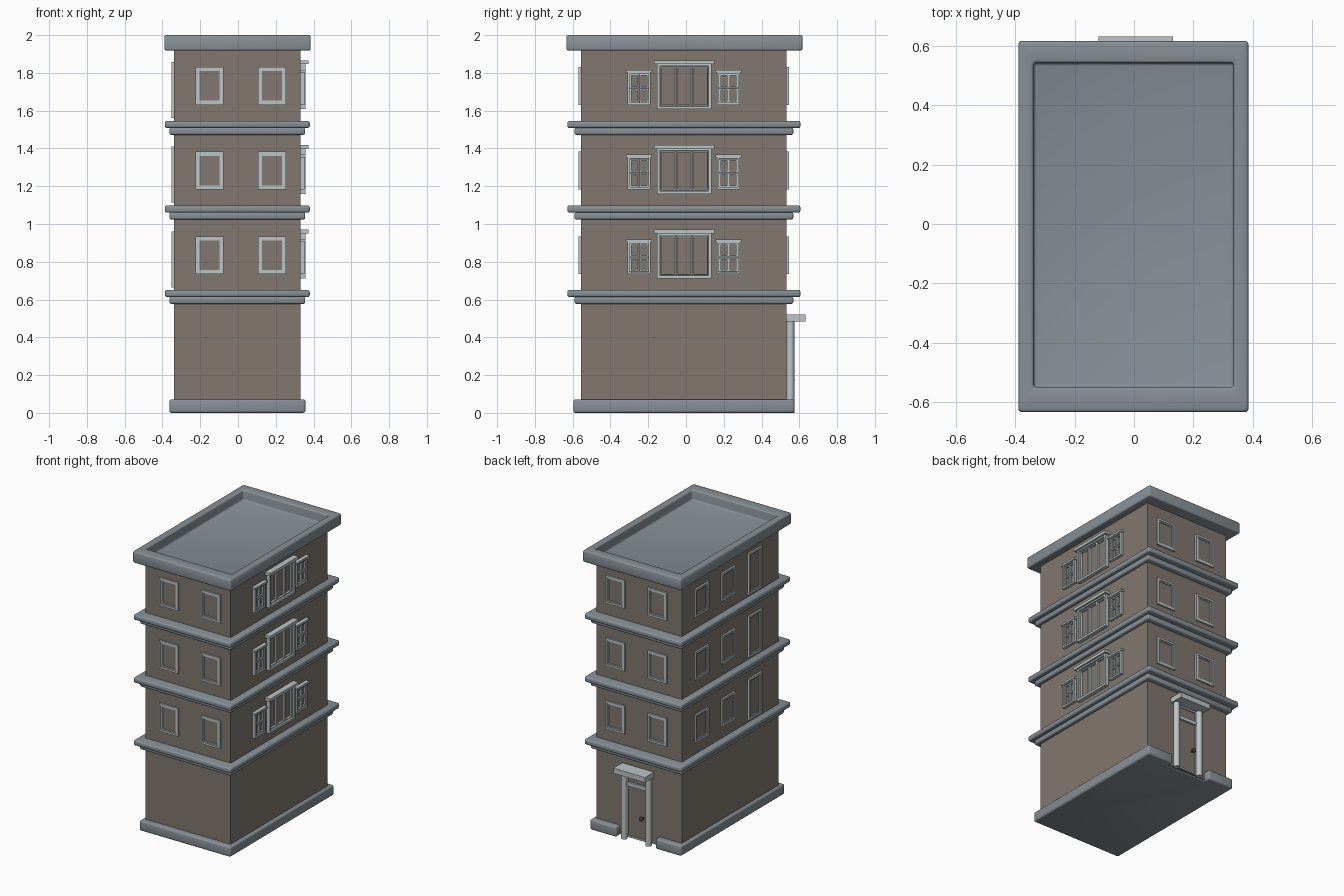
import bpy, bmesh, math
from mathutils import Matrix, Vector

if "Cube" in bpy.data.objects:
    bpy.data.objects.remove(bpy.data.objects["Cube"])


def material(name, rgb):
    m = bpy.data.materials.new(name)
    m.diffuse_color = (*rgb, 1)
    m.use_nodes = True
    m.node_tree.nodes["Principled BSDF"].inputs["Base Color"].default_value = m.diffuse_color
    return m


BROWN = material("brown wall", (0.222, 0.187, 0.158))
GREY = material("slate grey", (0.24, 0.28, 0.31))
PALE = material("pale trim", (0.50, 0.56, 0.57))
DARK = material("dark knob", (0.06, 0.045, 0.04))

# Outer wall planes
X0, X1, Y0, Y1 = -0.34, 0.332, -0.556, 0.532


def finish(name, bm, mat, smooth=False):
    bmesh.ops.recalc_face_normals(bm, faces=bm.faces)
    me = bpy.data.meshes.new(name)
    bm.to_mesh(me)
    bm.free()
    me.materials.append(mat)
    ob = bpy.data.objects.new(name, me)
    bpy.context.collection.objects.link(ob)
    if smooth:
        bpy.ops.object.select_all(action='DESELECT')
        ob.select_set(True)
        bpy.context.view_layer.objects.active = ob
        bpy.ops.object.shade_smooth_by_angle(angle=math.radians(35))
    return ob


def add_box(bm, a, b):
    a, b = Vector(a), Vector(b)
    m = Matrix.Translation((a + b) / 2) @ Matrix.Diagonal((*(b - a), 1))
    return bmesh.ops.create_cube(bm, size=1, matrix=m)["verts"]


def round_edges(bm, width):
    bmesh.ops.bevel(bm, geom=list(bm.edges), offset=width, segments=3,
                    profile=0.5, affect='EDGES', clamp_overlap=True)


def slab(name, a, b, width):
    bm = bmesh.new()
    add_box(bm, a, b)
    round_edges(bm, width)
    finish(name, bm, GREY, True)


def on_wall(bm, side, u0, u1, z0, z1, depth):
    """Box lying on a wall: u runs along the wall, depth points outwards."""
    s = 0.005  # sunk into the wall
    if side == "front":
        add_box(bm, (u0, Y0 - depth, z0), (u1, Y0 + s, z1))
    elif side == "back":
        add_box(bm, (u0, Y1 - s, z0), (u1, Y1 + depth, z1))
    elif side == "left":
        add_box(bm, (X0 - depth, u0, z0), (X0 + s, u1, z1))
    else:
        add_box(bm, (X1 - s, u0, z0), (X1 + depth, u1, z1))


def ring(bm, side, u0, u1, z0, z1, t, depth):
    on_wall(bm, side, u0, u0 + t, z0, z1, depth)
    on_wall(bm, side, u1 - t, u1, z0, z1, depth)
    on_wall(bm, side, u0 + t, u1 - t, z0, z0 + t, depth)
    on_wall(bm, side, u0 + t, u1 - t, z1 - t, z1, depth)


def plain_window(side, u, z0, z1, w=0.15):
    bm = bmesh.new()
    u0, u1 = u - w / 2, u + w / 2
    ring(bm, side, u0, u1, z0, z1, 0.014, 0.012)
    ring(bm, side, u0 + 0.014, u1 - 0.014, z0 + 0.014, z1 - 0.014, 0.008, 0.006)
    finish(side + "_window", bm, PALE)


# Wall block
bm = bmesh.new()
add_box(bm, (X0, Y0, 0.01), (X1, Y1, 1.922))
finish("walls", bm, BROWN)

# Plinth with a gap in front of the door
bm = bmesh.new()
outline = [(-0.363, -0.596), (0.357, -0.596), (0.357, 0.574), (0.15, 0.574),
           (0.15, 0.525), (-0.158, 0.525), (-0.158, 0.574), (-0.363, 0.574)]
face = bm.faces.new([bm.verts.new((x, y, 0)) for x, y in outline])
top = bmesh.ops.extrude_face_region(bm, geom=[face])["geom"]
bmesh.ops.translate(bm, vec=(0, 0, 0.072),
                    verts=[v for v in top if isinstance(v, bmesh.types.BMVert)])
bmesh.ops.recalc_face_normals(bm, faces=bm.faces)
round_edges(bm, 0.012)
finish("plinth", bm, GREY, True)

# Cornice bands, each with a narrow lower step
for z in (0.577, 1.024, 1.472):
    slab("cornice_step", (-0.363, -0.59, z), (0.356, 0.568, z + 0.038), 0.01)
    slab("cornice", (-0.387, -0.628, z + 0.036), (0.38, 0.606, z + 0.074), 0.012)

# Roof cap with a sunken floor
bm = bmesh.new()
add_box(bm, (-0.389, -0.633, 1.918), (0.385, 0.616, 2.0))
top = max(bm.faces, key=lambda f: f.calc_center_median().z)
bmesh.ops.inset_individual(bm, faces=[top], thickness=0.05)
for v in top.verts:
    v.co.x = -0.338 if v.co.x < 0 else 0.335
    v.co.y = -0.549 if v.co.y < 0 else 0.542
floor = bmesh.ops.extrude_discrete_faces(bm, faces=[top])["faces"][0]
bmesh.ops.translate(bm, vec=(0, 0, -0.07), verts=floor.verts)
round_edges(bm, 0.01)
finish("roof_cap", bm, GREY, True)

# Windows on the three upper floors
for i in range(3):
    z = 0.735 + 0.448 * i
    for side in ("front", "back"):
        for u in (-0.151, 0.18):
            plain_window(side, u, z, z + 0.2)
    for u in (0.315, 0.015):
        plain_window("left", u, z, z + 0.2)
    plain_window("left", -0.285, z - 0.07, z + 0.226)

    # Wide three-part window on the right
    bm = bmesh.new()
    ring(bm, "right", -0.153, 0.135, z - 0.023, z + 0.22, 0.015, 0.026)
    for k in range(3):
        u = -0.136 + 0.085 * k
        ring(bm, "right", u, u + 0.083, z - 0.006, z + 0.203, 0.007, 0.015)
    on_wall(bm, "right", -0.17, 0.15, z + 0.215, z + 0.235, 0.04)
    finish("wide_window", bm, PALE)

    # Small four-pane windows either side
    for u in (-0.248, 0.225):
        bm = bmesh.new()
        ring(bm, "right", u - 0.061, u + 0.061, z, z + 0.175, 0.012, 0.02)
        for du in (-0.049, 0.001):
            for dz in (0.013, 0.089):
                ring(bm, "right", u + du, u + du + 0.048,
                     z + dz, z + dz + 0.073, 0.008, 0.012)
        on_wall(bm, "right", u - 0.069, u + 0.069, z + 0.17, z + 0.184, 0.026)
        finish("small_window", bm, PALE)

# Door leaf, jambs and transom on the back
bm = bmesh.new()
on_wall(bm, "back", -0.08, 0.09, 0.012, 0.485, 0.006)
finish("door", bm, BROWN)
bm = bmesh.new()
ring(bm, "back", -0.08, 0.09, 0.012, 0.485, 0.012, 0.014)
on_wall(bm, "back", -0.07, 0.08, 0.38, 0.405, 0.02)
finish("door_frame", bm, PALE)

# Round door posts
for x in (-0.092, 0.1):
    bm = bmesh.new()
    bmesh.ops.create_cone(bm, cap_ends=True, segments=24, radius1=0.021,
                          radius2=0.021, depth=0.49,
                          matrix=Matrix.Translation((x, 0.553, 0.245)))
    finish("door_post", bm, PALE, True)

# Canopy over the door
bm = bmesh.new()
add_box(bm, (-0.12, 0.527, 0.484), (0.131, 0.632, 0.521))
finish("door_canopy", bm, PALE)

# Knob
bm = bmesh.new()
bmesh.ops.create_uvsphere(bm, u_segments=16, v_segments=10, radius=0.014,
                          matrix=Matrix.Translation((-0.04, 0.562, 0.175)))
add_box(bm, (-0.045, 0.53, 0.17), (-0.035, 0.56, 0.18))
finish("door_knob", bm, DARK, True)
